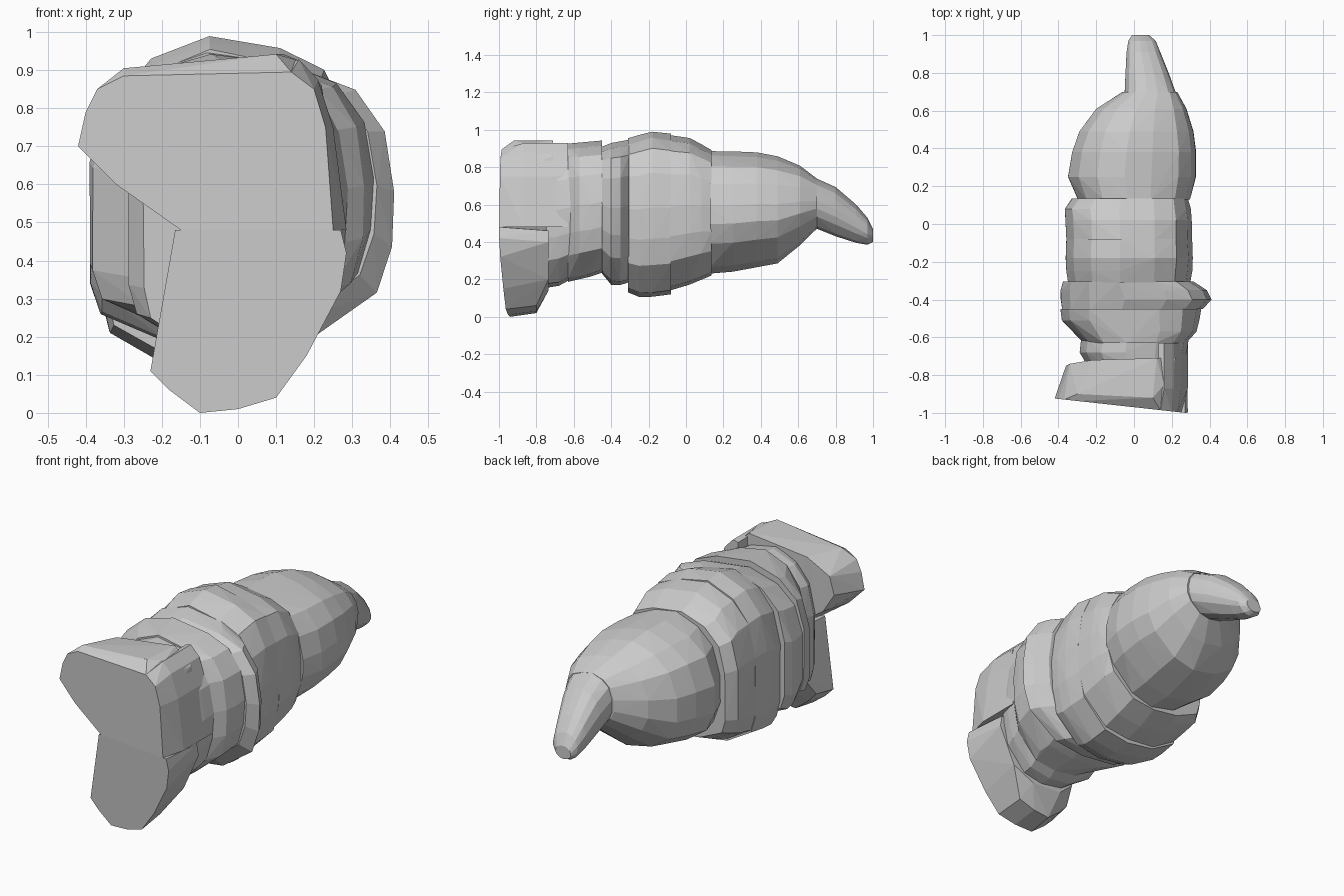
import bpy, bmesh, random

random.seed(4)

# Unit cross-sections: rounded for the tip, fuller low corners for the folds
ROUND = [(.42, -.9), (.85, -.52), (1, -.2), (1, .1), (.92, .46), (.72, .74), (.3, .92),
         (-.12, 1), (-.55, .85), (-.84, .6), (-1, .15), (-1, -.3), (-.86, -.65), (-.5, -.9), (0, -1)]
FULL = [(.45, -.95), (.88, -.62), (.98, -.3), (1, .08), (.93, .5), (.74, .79), (.4, .92),
        (-.15, 1), (-.6, .86), (-.88, .61), (-1, .2), (-1, -.55), (-.93, -.76), (-.5, -.95), (0, -1)]


def hull(name, points):
    bm = bmesh.new()
    for p in points:
        bm.verts.new(p)
    bmesh.ops.convex_hull(bm, input=bm.verts[:])
    loose = [v for v in bm.verts if not v.link_faces]
    bmesh.ops.delete(bm, geom=loose, context='VERTS')
    bmesh.ops.recalc_face_normals(bm, faces=bm.faces[:])
    me = bpy.data.meshes.new(name)
    bm.to_mesh(me)
    bm.free()
    ob = bpy.data.objects.new(name, me)
    bpy.context.collection.objects.link(ob)
    return ob


def ring(y, x0, x1, z0, z1, section, jitter):
    cx, cz, rx, rz = (x0 + x1) / 2, (z0 + z1) / 2, (x1 - x0) / 2, (z1 - z0) / 2
    pts = []
    for u, v in section:
        s = 1 - random.random() * jitter
        pts.append((cx + u * rx * s, y, cz + v * rz * s))
    return pts


def segment(name, rings, section=FULL, jitter=.015):
    return hull(name, [p for r in rings for p in ring(*r, section, jitter)])


# Curved claw
segment("claw", [(.70, -.05, .22, .47, .74), (.80, -.045, .185, .43, .695),
                 (.91, -.04, .14, .395, .60), (.97, -.03, .115, .385, .53),
                 (1.0, -.01, .08, .40, .47)], ROUND)

# Rounded end of the digit
segment("tip_segment", [(.13, -.30, .30, .23, .89), (.25, -.35, .33, .24, .885),
                        (.38, -.33, .33, .265, .88), (.49, -.29, .315, .285, .86),
                        (.61, -.20, .28, .38, .81), (.70, -.06, .23, .47, .74)], ROUND)

# Main body folds
segment("front_fold", [(.135, -.33, .29, .22, .895), (.08, -.37, .305, .20, .925),
                       (.02, -.36, .31, .17, .96), (-.085, -.36, .31, .135, .975)])
segment("middle_fold", [(-.08, -.36, .31, .12, .98), (-.18, -.365, .315, .105, .995),
                        (-.25, -.36, .31, .105, .975), (-.31, -.35, .30, .13, .955)])
segment("raised_band", [(-.305, -.38, .32, .18, .95), (-.35, -.39, .39, .165, .94),
                        (-.40, -.39, .415, .17, .93), (-.45, -.385, .37, .23, .91)])
segment("rear_band", [(-.45, -.39, .36, .23, .945), (-.51, -.385, .35, .21, .935),
                      (-.57, -.32, .335, .20, .935), (-.63, -.27, .28, .185, .93)])
segment("neck", [(-.61, -.28, .29, .20, .92), (-.68, -.29, .28, .165, .92),
                 (-.745, -.25, .26, .155, .91)])


# Two-lobed flat base: outlines lie on one slightly tilted plane
def face_y(x, z):
    return -.97 - .11 * x + max(0, .48 - z) * .04


upper = [(-.42, .70), (-.40, .79), (-.37, .85), (-.30, .885), (.14, .895), (.20, .85),
         (.23, .75), (.25, .48), (-.15, .48), (-.32, .60)]
pts = [(x, face_y(x, z), z) for x, z in upper]
pts += [(-.30, -.90, .905), (.10, -.92, .942), (.16, -.85, .925)]
# back of the lobe, narrowing away from the flat face
pts += [(-.36, -.75, .72), (-.34, -.74, .82), (-.22, -.72, .90), (.12, -.71, .942),
        (.22, -.71, .86), (.27, -.71, .50), (-.12, -.72, .50), (-.30, -.74, .62)]
hull("upper_lobe", pts)

# Outer side of the upper lobe, reaching back to the bands
side = [(.16, .928), (.21, .875), (.25, .75), (.285, .48), (.12, .48), (.13, .92)]
pts = [(x, y, z) for x, z in side for y in (-.87, -.63)]
pts += [(x, face_y(x, z), z) for x, z in upper[4:8]]
hull("upper_lobe_side", pts)

lower = [(-.165, .48), (.27, .48), (.285, .42), (.27, .32), (.18, .15), (.10, .04),
         (0, .01), (-.10, 0), (-.18, .06), (-.23, .11)]
pts = [(x, face_y(x, z), z) for x, z in lower]
pts += [(x * .95, -.80, z + .02) for x, z in lower[4:]]
pts += [(-.15, -.735, .48), (.27, -.735, .46), (.28, -.735, .40), (.19, -.735, .20),
        (.06, -.735, .14), (-.12, -.735, .15), (-.20, -.735, .22)]
hull("lower_lobe", pts)
